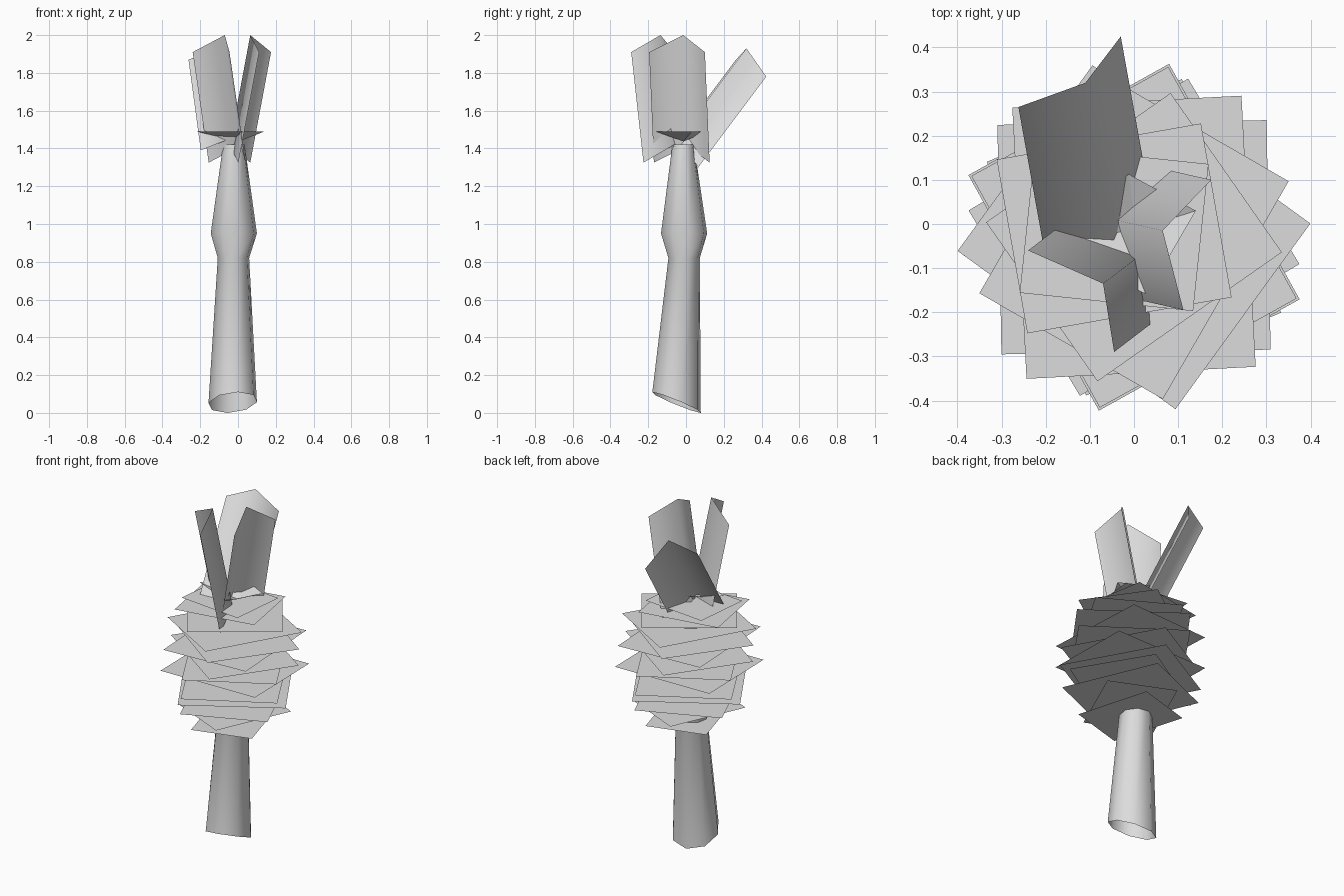
import bpy, bmesh
from math import sin, cos, radians, pi
from mathutils import Vector, Matrix

cube = bpy.data.objects.get("Cube")
if cube:
    bpy.data.objects.remove(cube, do_unlink=True)

grey = bpy.data.materials.new("plain_grey")
grey.use_nodes = True
colour = (0.72, 0.72, 0.72, 1)
grey.diffuse_color = colour
grey.node_tree.nodes["Principled BSDF"].inputs["Base Color"].default_value = colour


def finish(name, bm, smooth=False):
    mesh = bpy.data.meshes.new(name)
    bm.to_mesh(mesh)
    bm.free()
    mesh.materials.append(grey)
    for poly in mesh.polygons:
        poly.use_smooth = smooth
    obj = bpy.data.objects.new(name, mesh)
    bpy.context.collection.objects.link(obj)
    return obj


def bridge(bm, low, high, closed=False):
    count = len(low)
    for i in range(count if closed else count - 1):
        j = (i + 1) % count
        bm.faces.new((low[i], low[j], high[j], high[i]))


# Trunk: open eight-sided tube, slanted cut at the foot
SIDES = 8
rings = [  # centre x, centre y, radius, height, slant along x, slant along y
    (-0.028, -0.05, 0.131, 0.055, 0.1, -0.41),
    (-0.024, -0.01, 0.085, 0.82, 0, 0),
    (-0.022, -0.01, 0.125, 0.95, 0, 0),
    (-0.022, -0.015, 0.058, 1.422, 0, 0),
]
bm = bmesh.new()
previous = None
for cx, cy, radius, z, slant_x, slant_y in rings:
    ring = []
    for i in range(SIDES):
        a = 2 * pi * i / SIDES + radians(12)
        dx, dy = radius * cos(a), radius * sin(a)
        ring.append(bm.verts.new((cx + dx, cy + dy, z + slant_x * dx + slant_y * dy)))
    if previous:
        bridge(bm, previous, ring, closed=True)
    previous = ring
finish("trunk", bm, smooth=True)

# Foliage: stacked level cards, each turned differently
cards = [  # height, width, depth, turn in degrees
    (0.74, 0.345, 0.44, 16),
    (0.80, 0.39, 0.47, -24),
    (0.87, 0.48, 0.575, 23),
    (0.92, 0.58, 0.49, 31),
    (0.98, 0.52, 0.61, 29),
    (1.04, 0.61, 0.52, 1),
    (1.09, 0.51, 0.60, 29),
    (1.14, 0.60, 0.51, -35),
    (1.20, 0.52, 0.615, 3),
    (1.24, 0.61, 0.52, -36),
    (1.29, 0.48, 0.57, -30),
    (1.35, 0.51, 0.44, 35),
    (1.40, 0.47, 0.40, 10),
    (1.43, 0.395, 0.335, -6),
]
for n, (z, width, depth, turn) in enumerate(cards, 1):
    bm = bmesh.new()
    centre = (-0.045, -0.01, z) if z > 1.38 else (0, -0.03, z)
    place = (Matrix.Translation(centre) @ Matrix.Rotation(radians(turn), 4, "Z")
             @ Matrix.Diagonal((width, depth, 1, 1)))
    bmesh.ops.create_grid(bm, x_segments=1, y_segments=1, size=0.5, matrix=place)
    finish(f"foliage_card_{n}", bm)

# Crown: shallow dished card above the trunk
bm = bmesh.new()
apex = bm.verts.new((0.005, -0.013, 1.437))
rim = [bm.verts.new((x, y, 1.49))
       for x, y in ((0.14, 0.03), (-0.012, 0.113), (-0.22, -0.045), (0.03, -0.16))]
for i in range(4):
    bm.faces.new((apex, rim[i], rim[(i + 1) % 4]))
finish("crown_card", bm)

# Upright leaves: creased cards, described by their top edge and the run to the base
leaves = {
    "back_leaf": (((-0.262, 0.265, 1.87), (-0.11, 0.32, 1.93), (-0.03, 0.425, 1.78)),
                  (0.065, -0.36, -0.48)),
    "left_leaf": (((0.175, 0.10, 1.91), (0.065, -0.015, 2.0), (0.112, -0.195, 1.91)),
                  (-0.11, 0.025, -0.585)),
    "right_leaf": (((-0.24, -0.06, 1.91), (-0.07, -0.135, 2.0), (-0.045, -0.29, 1.91)),
                   (0.085, 0.065, -0.585)),
}
for name, (top, run) in leaves.items():
    bm = bmesh.new()
    high = [bm.verts.new(p) for p in top]
    low = [bm.verts.new(Vector(p) + Vector(run)) for p in top]
    bridge(bm, low, high)
    finish(name, bm, smooth=True)
